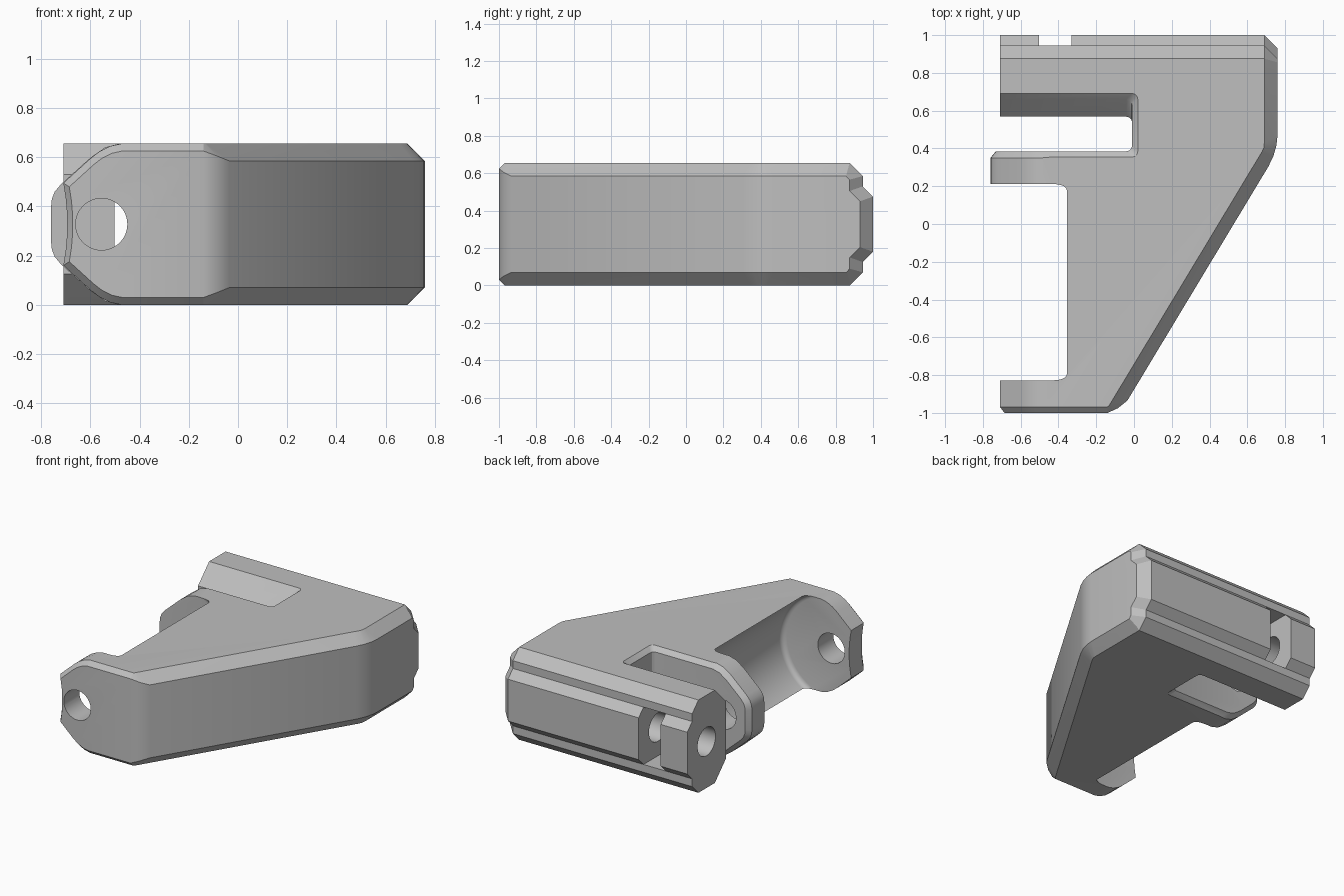
import bpy, bmesh, math
from mathutils import Matrix, Vector

if "Cube" in bpy.data.objects:
    bpy.data.objects.remove(bpy.data.objects["Cube"])

H = 0.655
MID = H / 2

grey = bpy.data.materials.new("plain grey")
grey.use_nodes = True
colour = (0.52, 0.52, 0.52, 1)
grey.diffuse_color = colour
grey.node_tree.nodes["Principled BSDF"].inputs["Base Color"].default_value = colour


def finish(name, bm):
    bmesh.ops.recalc_face_normals(bm, faces=bm.faces)
    mesh = bpy.data.meshes.new(name)
    bm.to_mesh(mesh)
    bm.free()
    ob = bpy.data.objects.new(name, mesh)
    bpy.context.collection.objects.link(ob)
    mesh.materials.append(grey)
    return ob


def loft(name, rings):
    """Skin a closed solid through rings of equal length."""
    bm = bmesh.new()
    loops = [[bm.verts.new(p) for p in ring] for ring in rings]
    n = len(loops[0])
    for a, b in zip(loops, loops[1:]):
        for i in range(n):
            j = (i + 1) % n
            bm.faces.new((a[i], a[j], b[j], b[i]))
    bm.faces.new(loops[0])
    bm.faces.new(loops[-1])
    return finish(name, bm)


def cylinder(name, start, end, radius):
    start, end = Vector(start), Vector(end)
    axis = end - start
    turn = axis.to_track_quat('Z', 'Y').to_matrix().to_4x4()
    bm = bmesh.new()
    bmesh.ops.create_cone(bm, cap_ends=True, segments=48, radius1=radius, radius2=radius,
                          depth=axis.length, matrix=Matrix.Translation((start + end) / 2) @ turn)
    return finish(name, bm)


def combine(target, tool, operation='DIFFERENCE'):
    mod = target.modifiers.new(tool.name, 'BOOLEAN')
    mod.operation, mod.solver, mod.object = operation, 'EXACT', tool
    bpy.context.view_layer.objects.active = target
    bpy.ops.object.modifier_apply(modifier=mod.name)
    bpy.data.objects.remove(tool)


def mirrored(points):
    """Complete a top-half profile by mirroring it about mid height."""
    return points + [(a, H - z) for a, z in reversed(points)]


# Body: plan outline as (outer x, y, inner x, y, chamfer depth)
outline = [
    (-0.9, -1, -0.9, -0.968, 0.03), (-0.14, -1, -0.14, -0.968, 0.03),
    (-0.085, -0.975, -0.135, -0.965, 0.05), (-0.035, -0.935, -0.128, -0.955, 0.07),
    (0.712, 0.305, 0.655, 0.345, 0.07), (0.738, 0.36, 0.678, 0.383, 0.07),
    (0.754, 0.415, 0.687, 0.402, 0.07), (0.76, 0.47, 0.69, 0.43, 0.07),
    (0.76, 1.2, 0.69, 1.2, 0.07), (-0.71, 1.2, -0.71, 1.2, 0.03),
    (-0.71, 0.47, -0.71, 0.47, 0.03), (-0.9, 0.47, -0.9, 0.47, 0.03)]
body = loft("hinge_bracket", [
    [(c, d, 0) for a, b, c, d, e in outline],
    [(a, b, e) for a, b, c, d, e in outline],
    [(a, b, H - e) for a, b, c, d, e in outline],
    [(c, d, H) for a, b, c, d, e in outline]])

# Back rail: stepped profile along x, drawn in towards its right end
rail = mirrored([(-1.5, 0.755), (0.775, 0.755), (0.945, 0.585), (0.945, 0.53), (1, 0.475)])
rail_end = mirrored([(-1.5, 0.755), (0.675, 0.755), (0.845, 0.557), (0.845, 0.494), (0.9, 0.439)])
combine(body, loft("rail_envelope", [
    [(-1.5, y, z) for y, z in rail],
    [(0.69, y, z) for y, z in rail],
    [(0.79, y, z) for y, z in rail_end]]), 'INTERSECT')


def round_off(name, top_half, stations):
    """Trim a lug to its x-z profile; each station is (y, scale)."""
    border = [(-1.3, -0.3), (-1.3, 1)]
    profile = mirrored(top_half)
    profile = [(-0.42, 1)] + profile + [(-0.42, -0.3)]

    def ring(y, s):
        pts = [(-0.45 + (x + 0.45) * s, y, MID + (z - MID) * s) for x, z in profile]
        return pts + [(x, y, z) for x, z in border]
    combine(body, loft(name, [ring(y, s) for y, s in stations]))


SHRINK = 0.908
round_off("front_lug_trim",
          [(-0.42, 0.66), (-0.47, 0.656), (-0.52, 0.645), (-0.565, 0.622), (-0.6, 0.595),
           (-0.71, 0.495), (-0.7, 0.43), (-0.695, 0.37)],
          [(-1.05, SHRINK), (-1, SHRINK), (-0.968, 1), (-0.7, 1)])
round_off("middle_lug_trim",
          [(-0.42, 0.66), (-0.48, 0.656), (-0.54, 0.64), (-0.6, 0.598), (-0.72, 0.49),
           (-0.745, 0.46), (-0.757, 0.43), (-0.76, 0.4)],
          [(0.1, 1), (0.35, 1), (0.385, SHRINK), (0.44, SHRINK)])

# Scooped pocket between the front and middle lugs, with filleted ends
pocket = [(-0.56 + 0.387 * math.cos(math.radians(t)), MID + 0.387 * math.sin(math.radians(t)))
          for t in range(-90, 91, 5)]
pocket += [(-1.5, MID + 0.387), (-1.5, MID - 0.387)]
tool = loft("pocket", [[(x, y, z) for x, z in pocket] for y in (-0.828, 0.212)])
bm = bmesh.new()
bm.from_mesh(tool.data)
ends = [e for e in bm.edges if abs(e.verts[0].co.y - e.verts[1].co.y) < 0.01]
bmesh.ops.bevel(bm, geom=ends, offset=0.035, segments=4, profile=0.5, affect='EDGES')
bm.to_mesh(tool.data)
bm.free()
combine(body, tool)

# Slot between middle lug and rail: (z, front y, back y, right x)
half = [(0.755, 0.25, 0.79, 0.12), (0.625, 0.385, 0.662, -0.01), (0.53, 0.385, 0.568, -0.01)]
levels = half + [(H - z, a, b, x) for z, a, b, x in reversed(half)]


def slot_ring(z, a, b, x):
    r = 0.03
    ring = [(-1.2, a, z)]
    for cy, first in ((a + r, -90), (b - r, 0)):
        for k in range(4):
            t = math.radians(first + 30 * k)
            ring.append((x - r + r * math.cos(t), cy + r * math.sin(t), z))
    return ring + [(-1.2, b, z)]


combine(body, loft("slot", [slot_ring(*lv) for lv in levels]))

# Notch through the rail
corners = [(-0.503, 0.5), (-0.33, 0.5), (-0.33, 1.1), (-0.503, 1.1)]
combine(body, loft("rail_notch", [[(x, y, z) for x, y in corners] for z in (0.125, 0.53)]))

# Pin holes through the lugs and along the rail
combine(body, cylinder("lug_hole", (-0.555, -1.1, MID), (-0.555, 0.47, MID), 0.105))
combine(body, cylinder("rail_hole", (-0.8, 0.785, MID), (0, 0.785, MID), 0.1))

# Shading
bpy.ops.object.select_all(action='DESELECT')
body.select_set(True)
bpy.context.view_layer.objects.active = body
bpy.ops.object.shade_smooth_by_angle(angle=math.radians(25))
